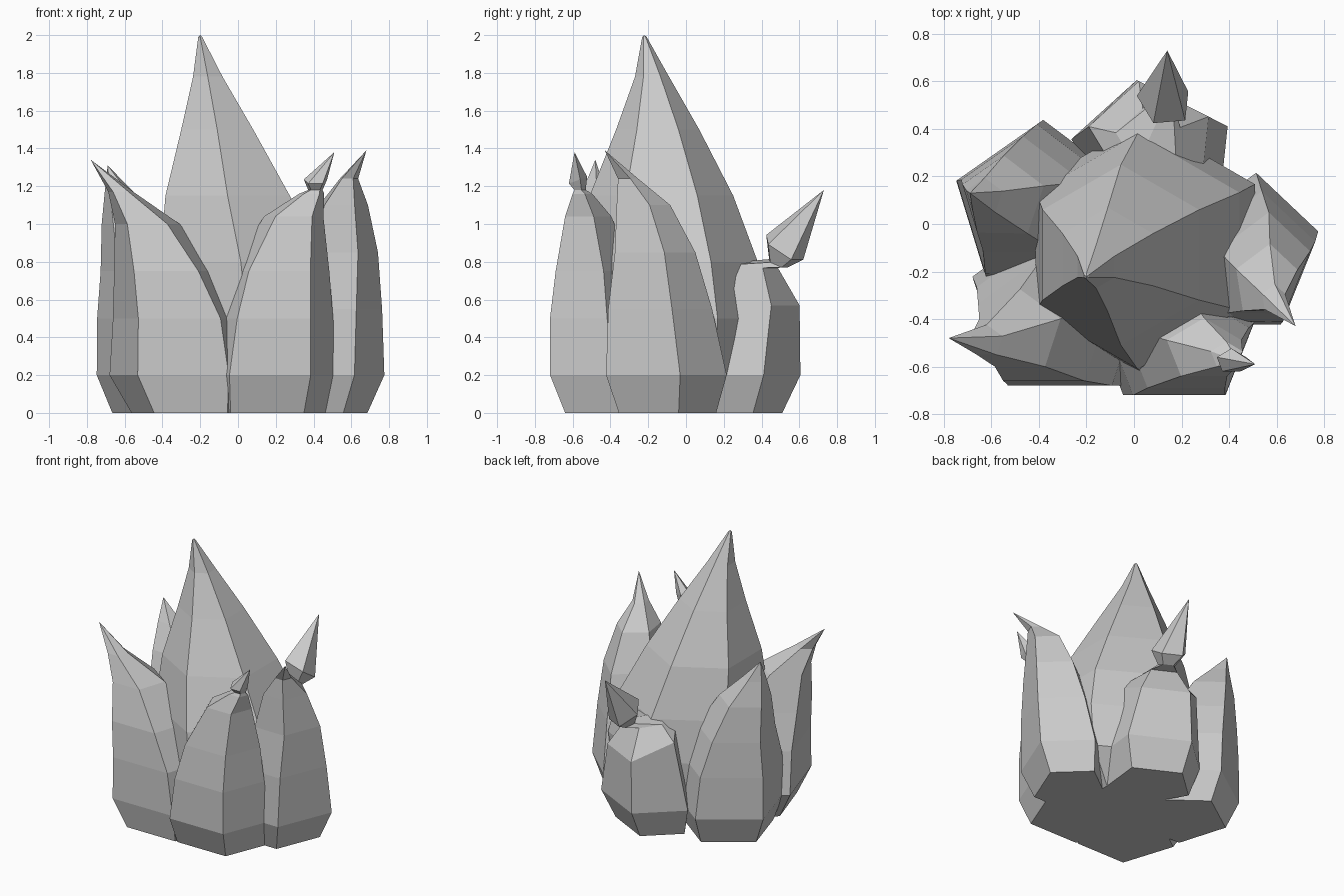
import bpy, bmesh
from math import sin, cos, pi, radians
from mathutils import Vector

cube = bpy.data.objects.get("Cube")
if cube:
    bpy.data.objects.remove(cube)

grey = bpy.data.materials.new("light_grey")
grey.use_nodes = True
colour = (0.6, 0.6, 0.6, 1)
grey.diffuse_color = colour
grey.node_tree.nodes["Principled BSDF"].inputs["Base Color"].default_value = colour


def directions(degrees):
    """Outward and sideways unit vectors for a compass angle."""
    a = radians(degrees)
    return Vector((cos(a), sin(a), 0)), Vector((-sin(a), cos(a), 0))


def ring(sides, degrees, centre, r, depth=1, tilt=0):
    """Polygon with a flat side facing out, squashed by depth, dipping by tilt."""
    out, side = directions(degrees)
    out = out * depth - Vector((0, 0, tilt))
    angles = [2 * pi * (k + 0.5) / sides for k in range(sides)]
    return [centre + out * r * cos(a) + side * r * sin(a) for a in angles]


def spire(name, rings, tip):
    """Loft rings from a flat base up to a point."""
    bm = bmesh.new()
    loops = [[bm.verts.new(p) for p in points] for points in rings]
    sides = len(loops[0])
    bm.faces.new(loops[0])
    for low, high in zip(loops, loops[1:]):
        for k in range(sides):
            j = (k + 1) % sides
            bm.faces.new((low[k], low[j], high[j], high[k]))
    point = bm.verts.new(tip)
    for k in range(sides):
        bm.faces.new((loops[-1][k], loops[-1][(k + 1) % sides], point))
    bmesh.ops.recalc_face_normals(bm, faces=bm.faces)
    mesh = bpy.data.meshes.new(name)
    bm.to_mesh(mesh)
    bm.free()
    mesh.materials.append(grey)
    bpy.context.collection.objects.link(bpy.data.objects.new(name, mesh))


def petal(name, degrees, depth, rows, tip):
    """Five-sided petal. Rows hold height, sideways shift, distance of the
    outer side, radius and, where the ring dips outward, its tilt."""
    out, side = directions(degrees)
    rings = []
    for z, s, d, r, *tilt in rows:
        centre = out * (d - depth * r * cos(pi / 5)) + side * s + Vector((0, 0, z))
        rings.append(ring(5, degrees, centre, r, depth, *tilt))
    spire(name, rings, tip)


# Tall six-sided centre, leaning to the front right
core = [(0, 0, -.1, .33), (.2, .035, -.1, .51), (.5, .045, -.1, .535),
        (.8, .015, -.115, .495), (1.15, -.055, -.13, .38),
        (1.5, -.11, -.15, .22), (1.78, -.16, -.18, .09), (1.99, -.2, -.22, .012)]
spire("centre_spire",
      [ring(6, 60, Vector((x, y, z)), r) for z, x, y, r in core], (-.2, -.22, 2))

# Ring of outer petals
petal("front_left_petal", -90, .82,
      [(0, .155, .64, .33), (.2, .17, .72, .366), (.5, .19, .72, .33),
       (.75, .22, .69, .277), (1.04, .295, .64, .165), (1.16, .39, .6, .07),
       (1.18, .41, .59, .04), (1.23, .41, .62, .065, .3)], (.51, -.59, 1.38))
petal("front_right_petal", -90, 1,
      [(0, -.25, .64, .33), (.2, -.29, .68, .41), (.5, -.31, .68, .37),
       (.75, -.38, .66, .29), (1, -.48, .6, .18), (1.17, -.62, .55, .07)],
      (-.78, -.48, 1.34))
petal("right_petal", 125, 1,
      [(0, .28, .5, .31), (.2, .285, .578, .38), (.5, .3, .578, .35),
       (.75, .33, .57, .27), (1, .39, .55, .18), (1.17, .45, .52, .08)],
      (-.69, .13, 1.31))
petal("left_petal", -22, .83,
      [(0, .05, .65, .29), (.2, .05, .73, .36), (.55, .035, .735, .31),
       (.85, .03, .73, .24), (1.1, -.015, .71, .16), (1.24, -.07, .7, .06)],
      (.68, -.43, 1.39))
petal("back_petal", 63, .85,
      [(0, .05, .46, .29), (.2, .05, .545, .365), (.66, .09, .545, .28, .4),
       (.78, .1, .45, .15, .1), (.79, .11, .53, .06, .4),
       (.87, .12, .6, .12, .6)], (.14, .73, 1.18))
